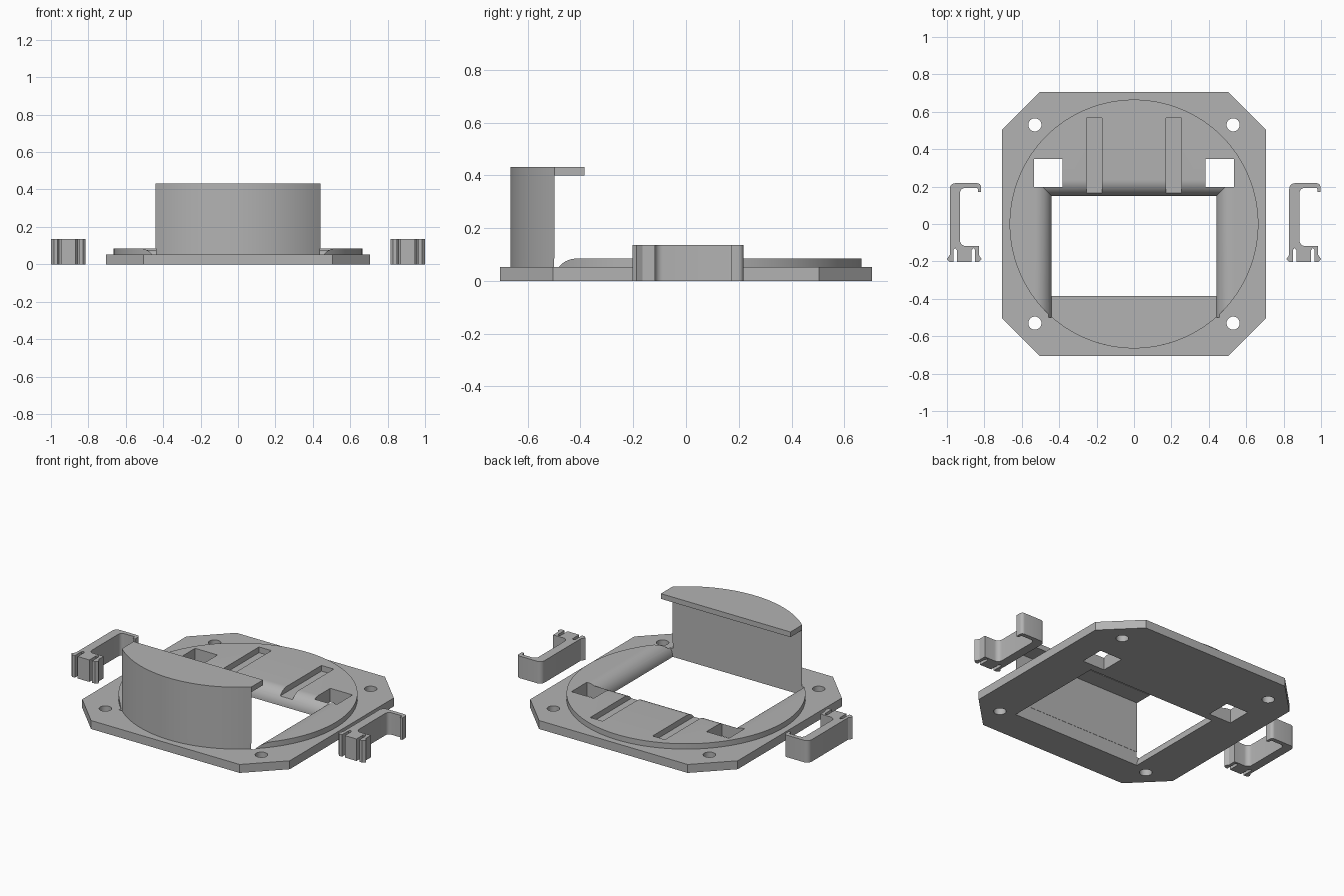
import bpy, bmesh, math

if "Cube" in bpy.data.objects:
    bpy.data.objects.remove(bpy.data.objects["Cube"])

grey = bpy.data.materials.new("plain grey")
grey.diffuse_color = (0.45, 0.45, 0.45, 1)
grey.use_nodes = True
grey.node_tree.nodes["Principled BSDF"].inputs["Base Color"].default_value = grey.diffuse_color

PLATE_Z, DISC_Z = 0.052, 0.085
RADIUS = 0.665
WIN_X, WIN_BACK, WIN_FRONT = 0.44, 0.15, -0.5


def loft(name, loops):
    """Solid made of stacked loops with equal point counts, capped at both ends."""
    bm = bmesh.new()
    rows = [[bm.verts.new(p) for p in loop] for loop in loops]
    n = len(rows[0])
    for low, high in zip(rows, rows[1:]):
        for i in range(n):
            j = (i + 1) % n
            bm.faces.new((low[i], low[j], high[j], high[i]))
    bm.faces.new(rows[0][::-1])
    bm.faces.new(rows[-1])
    bmesh.ops.recalc_face_normals(bm, faces=bm.faces)
    mesh = bpy.data.meshes.new(name)
    bm.to_mesh(mesh)
    bm.free()
    mesh.materials.append(grey)
    ob = bpy.data.objects.new(name, mesh)
    bpy.context.collection.objects.link(ob)
    return ob


def prism(name, outline, z0, z1):
    return loft(name, [[(x, y, z) for x, y in outline] for z in (z0, z1)])


def rect(x0, x1, y0, y1):
    return [(x0, y0), (x1, y0), (x1, y1), (x0, y1)]


def arc(cx, cy, r, a0, a1, n):
    return [(cx + r * math.cos(a0 + (a1 - a0) * i / n),
             cy + r * math.sin(a0 + (a1 - a0) * i / n)) for i in range(n + 1)]


def combine(target, tool, operation):
    mod = target.modifiers.new(operation, 'BOOLEAN')
    mod.operation, mod.solver, mod.object = operation, 'EXACT', tool
    bpy.context.view_layer.objects.active = target
    bpy.ops.object.modifier_apply(modifier=mod.name)
    bpy.data.objects.remove(tool)


def smooth(ob):
    bpy.ops.object.select_all(action='DESELECT')
    ob.select_set(True)
    bpy.context.view_layer.objects.active = ob
    bpy.ops.object.shade_smooth_by_angle(angle=math.radians(30))


# Base plate with chamfered corners, and the raised disc on it
s, c = 0.705, 0.505
plate = prism("base_plate", [(-c, -s), (c, -s), (s, -c), (s, c),
                             (c, s), (-c, s), (-s, c), (-s, -c)], 0, PLATE_Z)
disc = prism("raised_disc", arc(0, 0, RADIUS, 0, math.tau, 128)[:-1], 0.02, DISC_Z)
combine(plate, disc, 'UNION')

# Window with rounded-over side and back edges
levels = [(-0.1, 0)]
for i in range(13):
    a = math.pi / 2 * i / 12
    levels.append((DISC_Z * math.sin(a), DISC_Z * (1 - math.cos(a))))
levels.append((0.2, DISC_Z))
window = loft("window_cutter", [
    [(x, y, z) for x, y in rect(-WIN_X - o, WIN_X + o, WIN_FRONT, WIN_BACK + o)]
    for z, o in levels])
combine(plate, window, 'DIFFERENCE')

# Grooves, square openings and screw holes on both sides
for side in (-1, 1):
    x = side * 0.212
    combine(plate, prism("groove_cutter", rect(x - 0.042, x + 0.042, 0.1, 0.567),
                         0.05, 0.2), 'DIFFERENCE')
    x = side * 0.459
    combine(plate, prism("square_cutter", rect(x - 0.076, x + 0.076, 0.197, 0.348),
                         -0.1, 0.2), 'DIFFERENCE')
    for end in (-1, 1):
        hole = arc(side * 0.53, end * 0.53, 0.035, 0, math.tau, 32)[:-1]
        combine(plate, prism("screw_cutter", hole, -0.1, 0.2), 'DIFFERENCE')
smooth(plate)

# Curved upright wall and the lip over it
half = math.asin(WIN_X / RADIUS)
front = arc(0, 0, RADIUS, -math.pi / 2 - half, -math.pi / 2 + half, 32)
smooth(prism("upright_wall", front, DISC_Z, 0.40))
smooth(prism("top_lip", front + [(WIN_X, -0.385), (-WIN_X, -0.385)], 0.40, 0.432))

# Two loose spring clips: barbed feet, spine and hooked top
feet = [(-0.985, -0.165), (-1.0, -0.188), (-0.985, -0.203), (-0.966, -0.203),
        (-0.966, -0.14), (-0.957, -0.128), (-0.947, -0.14), (-0.947, -0.203),
        (-0.868, -0.203), (-0.868, -0.14), (-0.859, -0.128), (-0.849, -0.14),
        (-0.849, -0.203), (-0.83, -0.203), (-0.815, -0.188), (-0.83, -0.165),
        (-0.83, -0.118)]
q = math.pi / 2
clip = (feet
        + arc(-0.90, -0.088, 0.03, -q, -2 * q, 6)
        + arc(-0.905, 0.167, 0.025, 2 * q, q, 6)
        + [(-0.836, 0.192), (-0.833, 0.17), (-0.818, 0.17)]
        + arc(-0.838, 0.198, 0.02, 0, q, 6)
        + arc(-0.955, 0.188, 0.03, q, 2 * q, 6))
for name, dx in (("left_clip", 0), ("right_clip", 1.815)):
    smooth(prism(name, [(x + dx, y) for x, y in clip], 0, 0.135))
